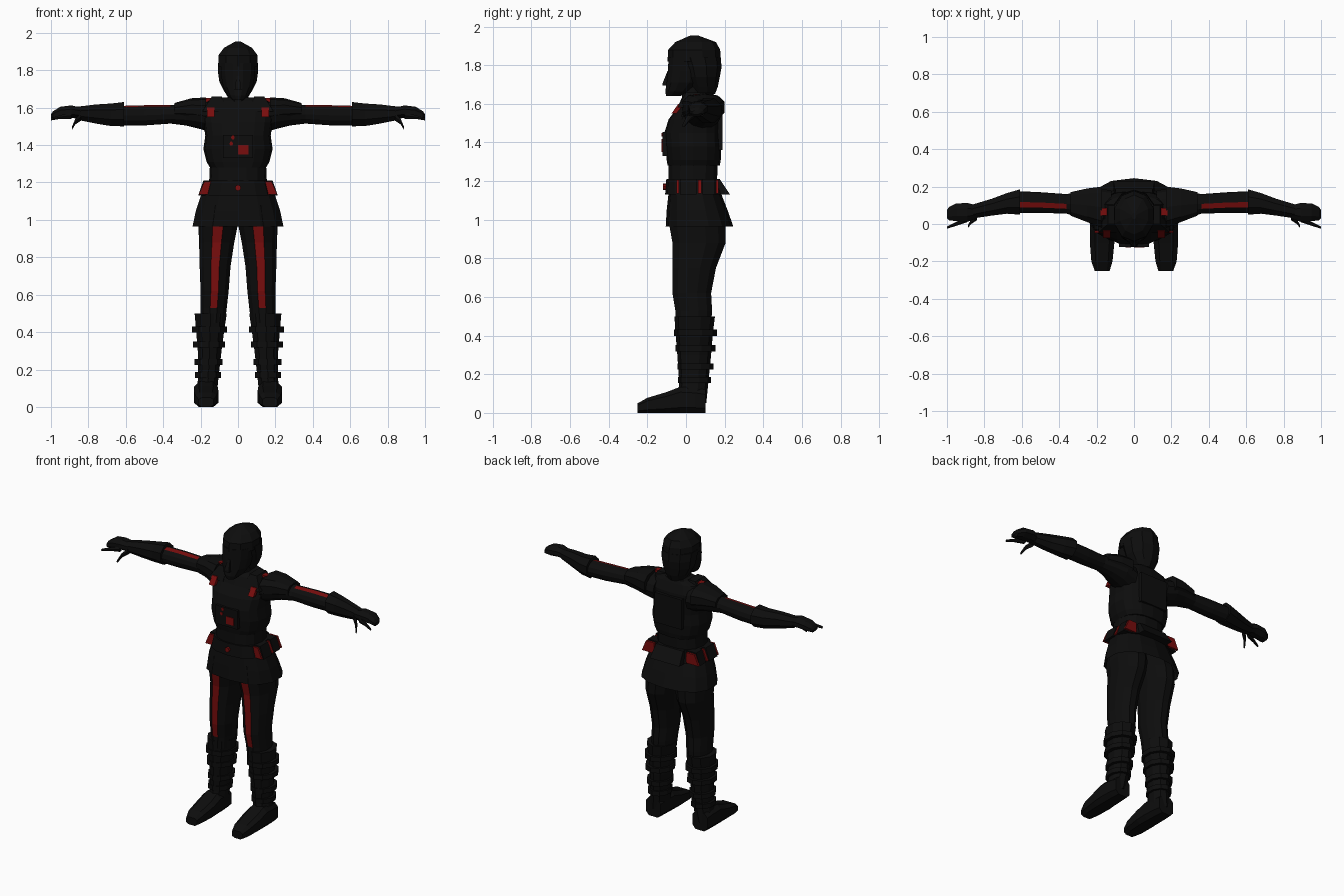
import bpy, bmesh, math


def material(name, color):
    m = bpy.data.materials.new(name)
    m.diffuse_color = (*color, 1)
    return m


BLACK = material("soft_black", (0.004, 0.004, 0.004))
RED = material("dark_red", (0.19, 0.004, 0.004))


def loft(name, axis, rows, n=12, phase=0, square=1.0, mat=BLACK,
         mirror=False, red=None, caps=True):
    """Rows are (t, a0, a1, b0, b1): extents of a rounded section along an axis."""
    def power(v):
        return math.copysign(abs(v) ** square, v) if abs(v) > 1e-6 else 0
    angles = [math.radians(phase) + 2 * math.pi * k / n for k in range(n)]
    cs = [power(math.cos(a)) for a in angles]
    sn = [power(math.sin(a)) for a in angles]
    cm, sm = max(map(abs, cs)), max(map(abs, sn))
    bm = bmesh.new()
    rings = []
    for t, a0, a1, b0, b1 in rows:
        ring = []
        for c, s in zip(cs, sn):
            a = (a0 + a1) / 2 + (a1 - a0) / 2 * c / cm
            b = (b0 + b1) / 2 + (b1 - b0) / 2 * s / sm
            co = {"x": (t, a, b), "y": (a, t, b), "z": (a, b, t)}[axis]
            ring.append(bm.verts.new(co))
        rings.append(ring)
    for i in range(len(rings) - 1):
        for k in range(n):
            j = (k + 1) % n
            f = bm.faces.new((rings[i][k], rings[i][j], rings[i + 1][j], rings[i + 1][k]))
            if red and red(i, k):
                f.material_index = 1
    if caps:
        bm.faces.new(rings[0])
        bm.faces.new(rings[-1])
    bmesh.ops.recalc_face_normals(bm, faces=bm.faces[:])
    me = bpy.data.meshes.new(name)
    bm.to_mesh(me)
    bm.free()
    me.materials.append(mat)
    if red:
        me.materials.append(RED)
    ob = bpy.data.objects.new(name, me)
    bpy.context.collection.objects.link(ob)
    if mirror:
        ob.modifiers.new("mirror", "MIRROR")
    return ob


def block(name, x0, x1, y0, y1, z0, z1, mat=BLACK, mirror=False):
    return loft(name, "z", [(z0, x0, x1, y0, y1), (z1, x0, x1, y0, y1)],
                n=4, phase=45, mat=mat, mirror=mirror)


def sym(rows):
    """Rows (z, half width, y0, y1) for parts centred on x = 0."""
    return [(z, -w, w, y0, y1) for z, w, y0, y1 in rows]


# Legs, with a red stripe down the front face
loft("leg", "z", [(.45, .07, .20, -.05, .13), (.53, .06, .20, -.055, .135),
                  (.62, .05, .20, -.07, .13), (.75, .04, .205, -.07, .155),
                  (.88, .02, .208, -.07, .205), (.965, .003, .212, -.085, .205),
                  (1.08, 0, .19, -.08, .17)],
     phase=15, mirror=True, red=lambda i, k: k == 8 and 1 <= i <= 4)

# Boots, straps and feet
boot = [(.05, .115, .232, -.05, .105), (.15, .105, .213, -.035, .115),
        (.30, .088, .215, -.045, .130), (.42, .072, .225, -.055, .140),
        (.50, .060, .232, -.060, .150)]
loft("boot_shaft", "z", boot, n=10, phase=18, mirror=True)
for z, x0, x1, y0, y1 in [(.415, .058, .245, -.062, .160), (.335, .070, .240, -.055, .153),
                          (.240, .082, .232, -.045, .142), (.170, .092, .230, -.042, .130)]:
    loft("boot_strap", "z", [(z - .016, x0, x1, y0, y1), (z + .016, x0, x1, y0, y1)],
         n=10, phase=18, mirror=True)
loft("foot", "y", [(-.25, .13, .21, 0, .05), (-.20, .115, .228, 0, .078),
                   (-.10, .105, .236, 0, .108), (-.03, .108, .236, 0, .135),
                   (.05, .112, .234, 0, .13), (.10, .118, .228, 0, .12)],
     n=8, phase=22.5, square=.6, mirror=True)

# Flared coat skirt and belt
loft("coat_skirt", "z", sym([(.965, .243, -.105, .245), (1.05, .225, -.1, .215),
                             (1.14, .195, -.09, .18), (1.2, .16, -.09, .16)]),
     n=14, phase=90 / 7, square=.85, caps=False)
loft("belt", "z", sym([(1.13, .188, -.108, .2), (1.21, .165, -.102, .172)]),
     n=14, phase=90 / 7, square=.8)
loft("belt_back_plate", "z", sym([(1.13, .11, .1, .228), (1.21, .1, .1, .175)]),
     n=4, phase=45)
loft("belt_pouch", "z", [(1.13, .13, .213, -.03, .055), (1.21, .11, .185, -.03, .055)],
     n=4, phase=45, mirror=True)
loft("rear_pouch", "z", [(1.13, .12, .208, .085, .15), (1.21, .1, .18, .085, .15)],
     n=4, phase=45, mirror=True)
loft("belt_buckle", "y", [(-.118, -.016, .016, 1.155, 1.187),
                          (-.1, -.016, .016, 1.155, 1.187)], n=8, mat=RED)
for y, w in ((-.042, .006), (.07, .009), (.162, .007)):
    loft("belt_tag", "z", [(1.135, .12, .21, y - w, y + w), (1.205, .12, .18, y - w, y + w)],
         n=4, phase=45, mat=RED, mirror=True)

# Torso and jacket
loft("waist", "z", sym([(1.19, .155, -.09, .16), (1.30, .15, -.09, .165)]),
     n=14, square=.8)
loft("jacket", "z", sym([(1.28, .15, -.095, .175), (1.31, .168, -.1, .18),
                         (1.38, .185, -.107, .183), (1.45, .175, -.112, .18),
                         (1.52, .185, -.09, .178), (1.58, .195, -.045, .172),
                         (1.635, .165, -.02, .15), (1.655, .09, 0, .14)]),
     n=16, square=.75)
block("chest_unit", -.08, .08, -.122, -.05, 1.33, 1.455)
block("chest_panel", .0, .055, -.126, -.12, 1.35, 1.4, RED)
for x, z in ((-.027, 1.44), (-.036, 1.408)):
    loft("chest_light", "y", [(-.126, x - .01, x + .01, z - .01, z + .01),
                              (-.12, x - .01, x + .01, z - .01, z + .01)], n=6, mat=RED)
block("back_panel", -.1, .1, .12, .19, 1.36, 1.56)

# Collar pads with red tabs
loft("collar_pad", "z", [(1.58, .08, .19, -.045, .12), (1.66, .085, .14, .0, .1)],
     n=4, phase=45, mirror=True)
block("collar_tab", .135, .178, .045, .085, 1.628, 1.652, RED, True)
loft("collar_front_tab", "z", [(1.55, .125, .165, -.075, -.05), (1.6, .125, .165, -.04, -.01)],
     n=4, phase=45, mat=RED, mirror=True)

# Arms, with a red stripe on the upper front face
loft("arm", "x", [(.12, -.03, .18, 1.46, 1.635), (.20, -.01, .19, 1.485, 1.64),
                  (.28, .03, .175, 1.505, 1.625), (.36, .055, .16, 1.515, 1.613),
                  (.50, .06, .17, 1.505, 1.613), (.61, .06, .175, 1.505, 1.61),
                  (.66, .06, .16, 1.51, 1.61)],
     mirror=True, red=lambda i, k: k == 3 and i in (3, 4))
loft("shoulder_pad", "x", [(.17, -.02, .2, 1.51, 1.655), (.25, .01, .19, 1.53, 1.65),
                           (.34, .045, .17, 1.545, 1.625)],
     n=10, phase=18, square=.8, mirror=True)
loft("gauntlet", "x", [(.61, .05, .185, 1.5, 1.63), (.68, .055, .165, 1.502, 1.622),
                       (.76, .045, .135, 1.515, 1.617), (.86, .03, .105, 1.535, 1.605)],
     n=8, phase=22.5, mirror=True)

# Hands
loft("hand", "x", [(.84, .03, .1, 1.54, 1.6), (.89, .012, .112, 1.545, 1.612),
                   (.95, .015, .11, 1.54, 1.605), (.99, .02, .09, 1.535, 1.58),
                   (1.0, .03, .075, 1.545, 1.565)], n=8, phase=22.5, mirror=True)
loft("index_finger", "x", [(.89, .01, .04, 1.54, 1.575), (.95, -.01, .012, 1.54, 1.56),
                           (1.0, -.025, -.013, 1.532, 1.545)], n=6, mirror=True)
loft("thumb", "x", [(.84, .02, .055, 1.53, 1.57), (.87, 0, .025, 1.51, 1.54),
                    (.888, -.02, -.005, 1.48, 1.498)], n=6, mirror=True)

# Neck and head
loft("neck", "z", sym([(1.58, .075, -.02, .14), (1.66, .055, -.02, .11),
                       (1.74, .055, -.02, .11)]), n=10)
loft("face", "z", sym([(1.64, .03, -.103, -.03), (1.665, .055, -.107, .03),
                       (1.71, .078, -.1, .08), (1.77, .09, -.094, .1),
                       (1.84, .092, -.09, .1)]), n=12, phase=15, square=.9)
loft("nose", "z", sym([(1.695, .018, -.122, -.08), (1.71, .016, -.12, -.08),
                       (1.77, .008, -.096, -.08)]), n=4, phase=45)
loft("hair_back", "z", sym([(1.65, .05, .03, .15), (1.69, .075, .01, .165),
                            (1.74, .1, -.02, .175), (1.79, .107, -.04, .184),
                            (1.84, .107, -.06, .18)]), n=10, phase=18)
loft("cap", "z", sym([(1.82, .105, -.096, .18), (1.88, .105, -.092, .177),
                      (1.92, .075, -.055, .155), (1.955, .012, .025, .06)]),
     n=10, phase=18)
